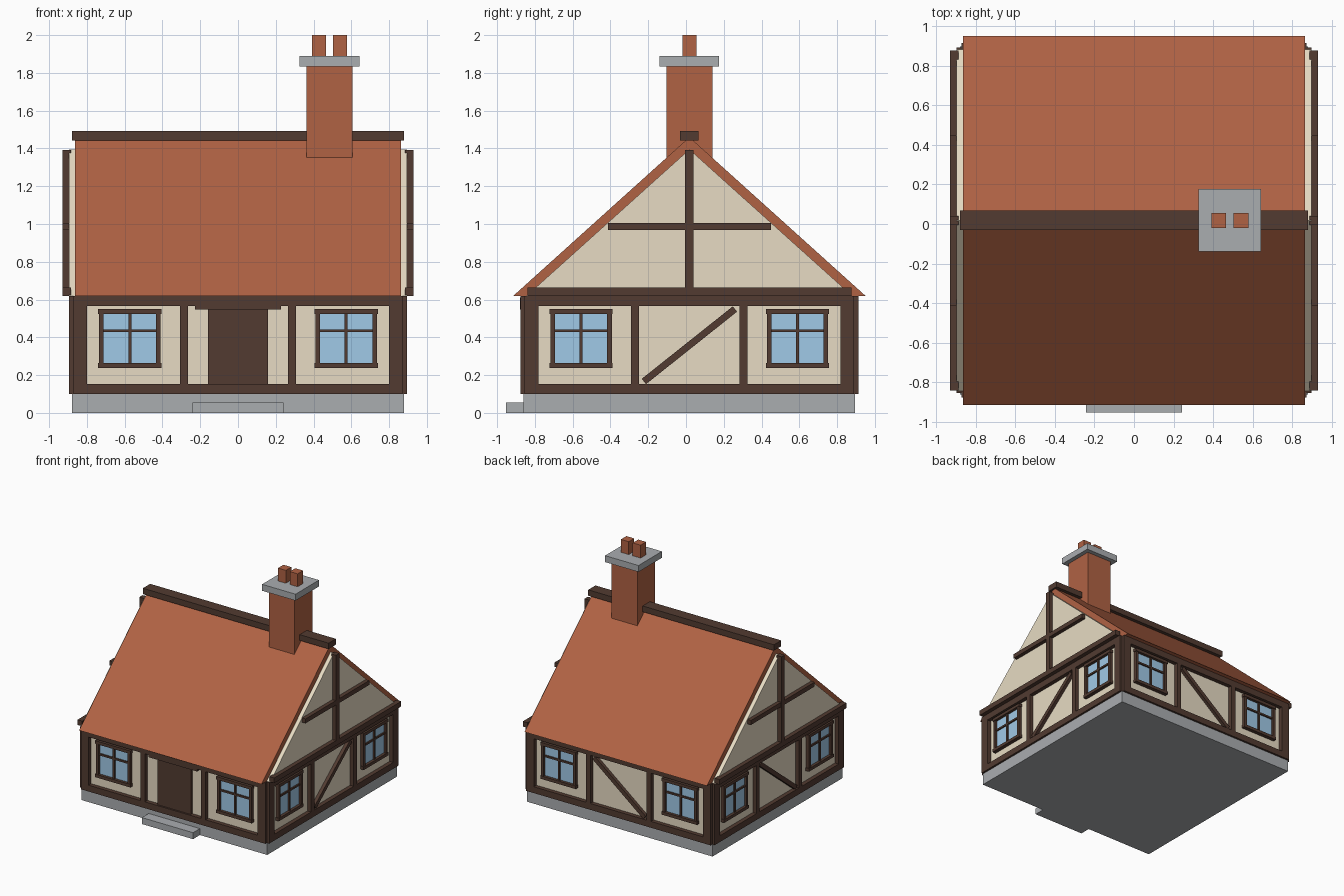
import bpy, math
from mathutils import Matrix, Vector

if "Cube" in bpy.data.objects:
    bpy.data.objects.remove(bpy.data.objects["Cube"])

YC = 0.018          # centre of the house in y
WALL, OUT = 0.86, 0.895   # plaster face and timber face distances


def material(name, rgb):
    m = bpy.data.materials.new(name)
    lin = [(c / 255 / 12.92) if c < 10 else ((c / 255 + 0.055) / 1.055) ** 2.4 for c in rgb]
    m.diffuse_color = (*lin, 1)
    m.use_nodes = True
    m.node_tree.nodes["Principled BSDF"].inputs["Base Color"].default_value = m.diffuse_color
    return m


PLASTER = material("cream plaster", (232, 220, 196))
TIMBER = material("dark timber", (82, 59, 49))
TILE = material("terracotta", (176, 98, 68))
STONE = material("grey stone", (170, 173, 176))
GLASS = material("blue glass", (161, 202, 232))


def add_mesh(name, verts, faces, mat):
    me = bpy.data.meshes.new(name)
    me.from_pydata(verts, [], faces)
    me.materials.append(mat)
    ob = bpy.data.objects.new(name, me)
    bpy.context.collection.objects.link(ob)
    return ob


def box(name, x, y, z, mat, mtx=None):
    """Box from (min, max) ranges, optionally transformed."""
    mtx = mtx or Matrix.Translation((0, YC, 0))
    v = [mtx @ Vector((a, b, c)) for a in x for b in y for c in z]
    f = [(0, 1, 3, 2), (4, 6, 7, 5), (0, 4, 5, 1), (2, 3, 7, 6), (0, 2, 6, 4), (1, 5, 7, 3)]
    return add_mesh(name, v, f, mat)


def prism(name, x, half, z0, z1, mat):
    """Triangular prism along x."""
    v = [(a, YC + b, c) for a in x for b, c in ((-half, z0), (half, z0), (0, z1))]
    return add_mesh(name, v, [(0, 2, 1), (3, 4, 5), (0, 1, 4, 3), (1, 2, 5, 4), (2, 0, 3, 5)], mat)


class Side:
    """Local frame of one wall: u to the right, d outward, z up."""
    def __init__(self, label, turn):
        self.label = label
        self.m = Matrix.Translation((0, YC, 0)) @ Matrix.Rotation(math.radians(turn), 4, 'Z')

    def part(self, name, u, z, d, mat=TIMBER, m=None):
        return box(f"{self.label}_{name}", u, (-d[1], -d[0]), z, mat, self.m @ m if m else self.m)

    def window(self, c, tag):
        n = f"window_{tag}_"
        self.part(n + "glass", (c - .145, c + .145), (.25, .54), (WALL - .01, .868), GLASS)
        for s, t in ((-1, "left"), (1, "right")):
            e = sorted((c + s * .138, c + s * .162))
            self.part(n + "jamb_" + t, e, (.24, .55), (WALL - .01, .888))
        self.part(n + "head", (c - .167, c + .167), (.524, .55), (WALL - .01, .892))
        self.part(n + "sill", (c - .167, c + .167), (.238, .264), (WALL - .01, .892))
        self.part(n + "mullion", (c - .008, c + .008), (.25, .54), (WALL - .01, .88))
        self.part(n + "transom", (c - .14, c + .14), (.427, .442), (WALL - .01, .88))

    def framing(self):
        d = (WALL - .02, OUT)
        self.part("bottom_rail", (-.872, .872), (.10, .154), d)
        self.part("top_rail", (-.872, .872), (.565, .62), d)
        for s, t in ((-1, "left"), (1, "right")):
            self.part("corner_post_" + t, sorted((s * .80, s * .872)), (.154, .565), d)
            self.part("stud_" + t, (s * .287 - .021, s * .287 + .021), (.154, .565), d)
            self.window(s * .573, t)

    def brace(self, s):
        m = Matrix.Translation((0, 0, .358)) @ Matrix.Rotation(-s * math.radians(38.5), 4, 'Y')
        self.part("brace", (-.308, .308), (-.018, .018), (WALL - .02, .888), m=m)

    def gable(self):
        d = (OUT - .01, .93)
        self.part("gable_tie_beam", (-.858, .858), (.62, .664), d)
        self.part("gable_collar", (-.431, .431), (.967, 1.005), (d[0], .928))
        self.part("gable_king_post", (-.0225, .0225), (.664, 1.393), d)


# Base, step and plaster body
box("stone_base", (-.878, .878), (-.878, .878), (0, .10), STONE)
box("door_step", (-.242, .242), (-.97, -.87), (0, .055), STONE)
box("plaster_walls", (-WALL, WALL), (-WALL, WALL), (.10, .618), PLASTER)

# Four timber-framed walls
front, right, back, left = (Side(n, a) for n, a in
                            (("front", 0), ("right", 90), ("back", 180), ("left", 270)))
for side in (front, right, back, left):
    side.framing()
right.brace(1)
back.brace(-1)
left.brace(-1)

# Door and lintel
front.part("door", (-.158, .158), (.154, .56), (WALL - .01, .88))
front.part("door_lintel", (-.228, .228), (.547, .612), (WALL - .01, .898))

# Roof, gables and ridge
prism("roof", (-.862, .862), .932, .62, 1.46, TILE)
for s, side in ((-1, left), (1, right)):
    prism(f"{side.label}_gable_panel", sorted((s * .85, s * OUT)), .862, .62, 1.395, PLASTER)
    side.gable()
box("ridge_beam", (-.878, .878), (-.049, .049), (1.443, 1.493), TIMBER)

# Chimney
CX = .484
box("chimney_stack", (CX - .121, CX + .121), (-.121, .121), (1.25, 1.84), TILE)
box("chimney_cap", (CX - .158, CX + .158), (-.158, .158), (1.835, 1.89), STONE)
for i, s in enumerate((-1, 1)):
    c = CX + s * .056
    box(f"chimney_pot_{i + 1}", (c - .037, c + .037), (-.037, .037), (1.88, 2.0), TILE)

# Make all normals point outward
import bmesh
for ob in bpy.context.collection.objects:
    bm = bmesh.new()
    bm.from_mesh(ob.data)
    bmesh.ops.recalc_face_normals(bm, faces=bm.faces)
    bm.to_mesh(ob.data)
    bm.free()
